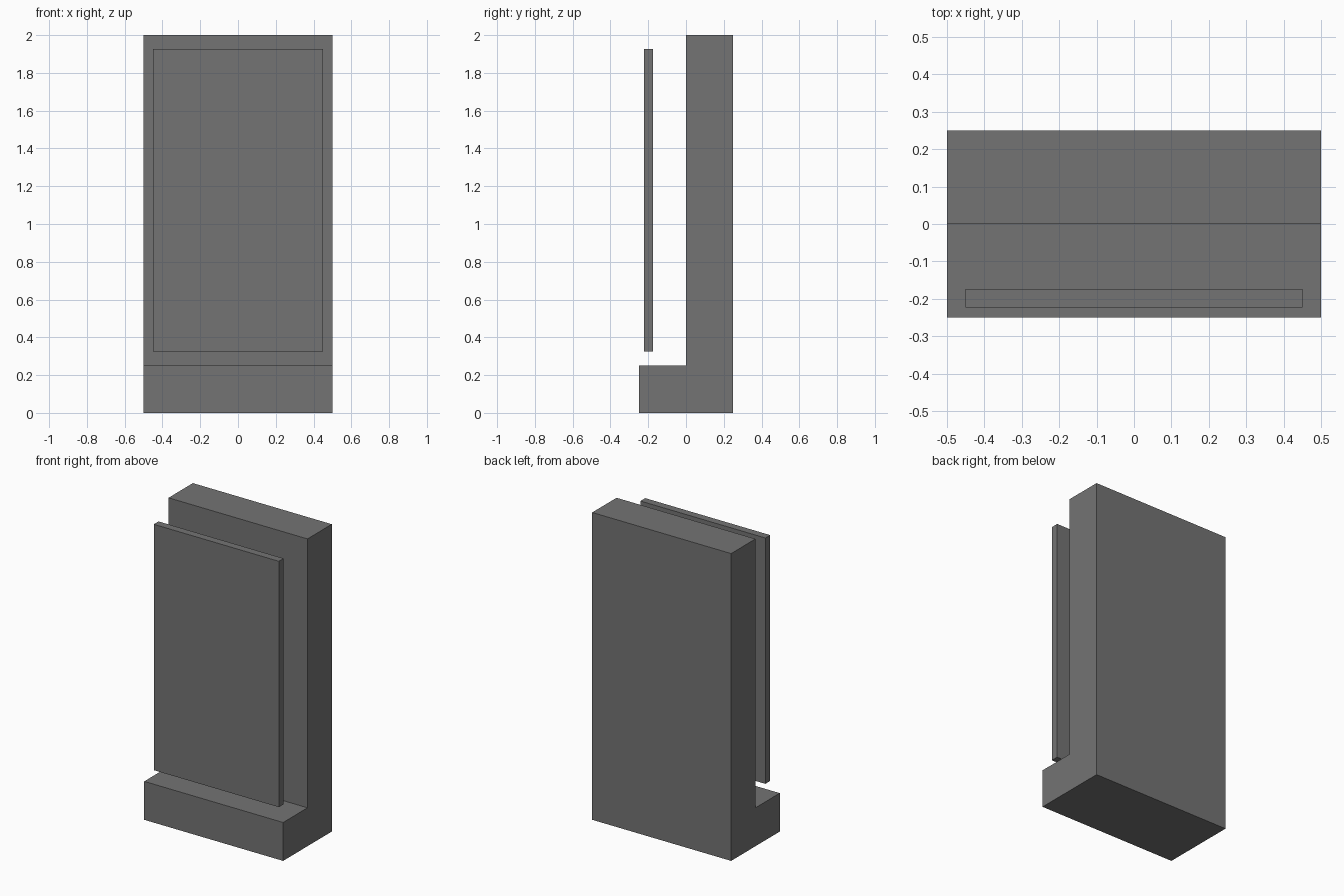
import bpy
import bmesh

# Remove the default object
cube = bpy.data.objects.get("Cube")
if cube:
    bpy.data.objects.remove(cube, do_unlink=True)

# Single grey material
grey = bpy.data.materials.new("mid_grey")
grey.use_nodes = True
colour = (0.174, 0.174, 0.174, 1)
grey.diffuse_color = colour
grey.node_tree.nodes["Principled BSDF"].inputs["Base Color"].default_value = colour


def extrude_profile(name, profile, width):
    """Extrude a closed (y, z) profile along x, centred on x = 0."""
    bm = bmesh.new()
    face = bm.faces.new([bm.verts.new((-width / 2, y, z)) for y, z in profile])
    result = bmesh.ops.extrude_face_region(bm, geom=[face])
    moved = [g for g in result["geom"] if isinstance(g, bmesh.types.BMVert)]
    bmesh.ops.translate(bm, verts=moved, vec=(width, 0, 0))
    bmesh.ops.recalc_face_normals(bm, faces=bm.faces)
    mesh = bpy.data.meshes.new(name)
    bm.to_mesh(mesh)
    bm.free()
    mesh.materials.append(grey)
    obj = bpy.data.objects.new(name, mesh)
    bpy.context.collection.objects.link(obj)
    return obj


# L-shaped body: tall back slab with a low front step
extrude_profile("body", [(-0.25, 0), (0.25, 0), (0.25, 2), (0, 2),
                         (0, 0.25), (-0.25, 0.25)], 1.0)

# Thin panel floating in front of the back slab
extrude_profile("front_panel", [(-0.223, 0.326), (-0.174, 0.326),
                                (-0.174, 1.926), (-0.223, 1.926)], 0.9)
